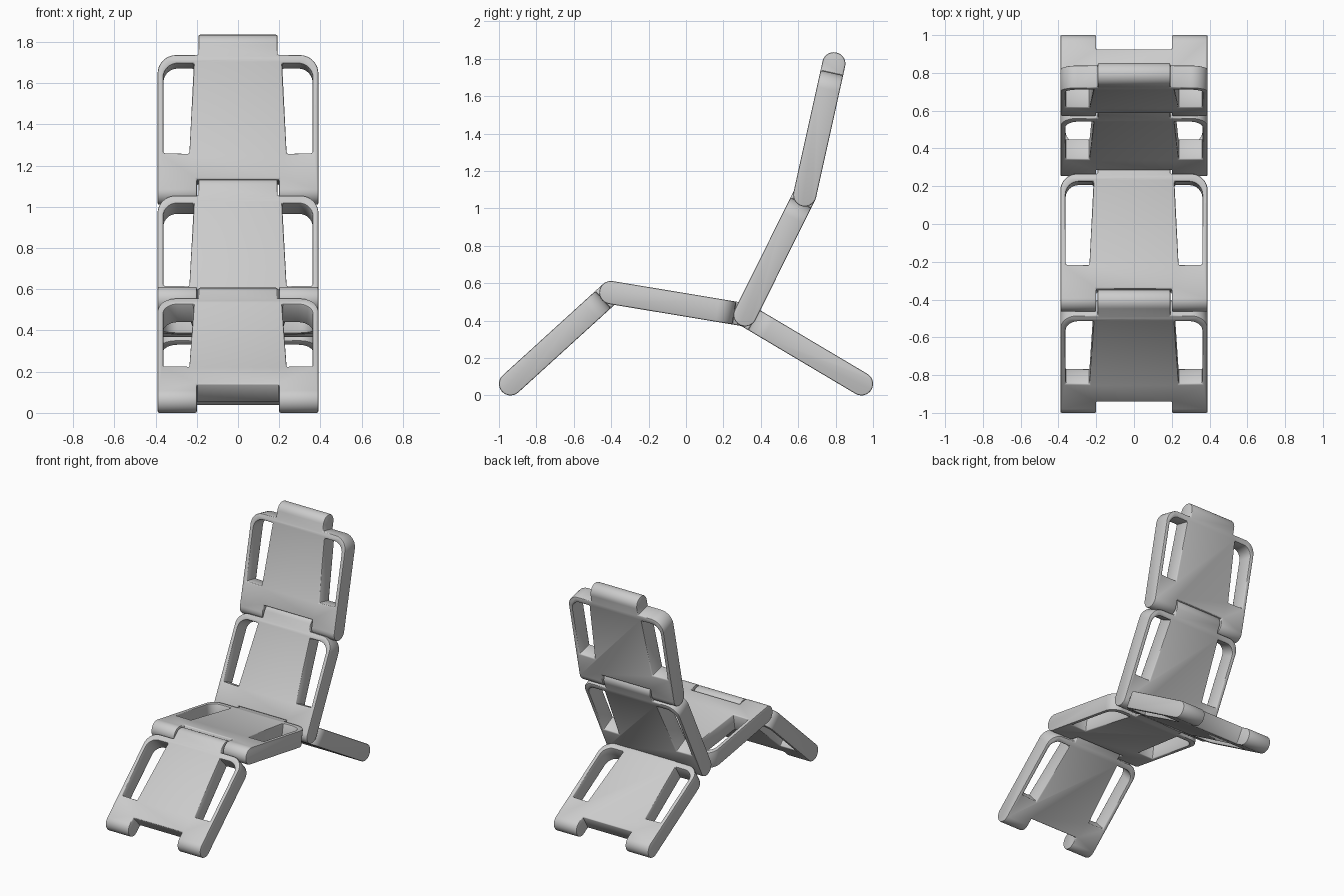
import bpy, bmesh
from math import sin, cos, pi, atan2

if "Cube" in bpy.data.objects:
    bpy.data.objects.remove(bpy.data.objects["Cube"])

R = 0.062      # half thickness, also the hinge radius
L = 0.718      # distance between the two hinge axes of a panel
W = 0.39       # half width


def arc(cx, cy, r, a0, a1, n):
    return [(cx + r * cos(a0 + (a1 - a0) * i / n), cy + r * sin(a0 + (a1 - a0) * i / n))
            for i in range(n + 1)]


def prism(name, pts, depth, along_x=False):
    """Extrude a closed 2D outline symmetrically by +-depth."""
    bm = bmesh.new()
    place = (lambda p, d: (d, p[0], p[1])) if along_x else (lambda p, d: (p[0], p[1], d))
    a = [bm.verts.new(place(p, -depth)) for p in pts]
    b = [bm.verts.new(place(p, depth)) for p in pts]
    bm.faces.new(a)
    bm.faces.new(b)
    for i in range(len(pts)):
        j = (i + 1) % len(pts)
        bm.faces.new((a[i], a[j], b[j], b[i]))
    bmesh.ops.recalc_face_normals(bm, faces=bm.faces)
    me = bpy.data.meshes.new(name)
    bm.to_mesh(me)
    bm.free()
    ob = bpy.data.objects.new(name, me)
    bpy.context.collection.objects.link(ob)
    return ob


def boolean(ob, cutter, op):
    m = ob.modifiers.new(op, 'BOOLEAN')
    m.object, m.operation, m.solver = cutter, op, 'EXACT'


# Slab with fully rounded ends
slab = prism("slab", arc(0, 0, R, pi / 2, 3 * pi / 2, 14) + arc(L, 0, R, -pi / 2, pi / 2, 14),
             W, along_x=True)

# Plan outline: two prongs below, rounded shoulders and a central tongue above
END, NOTCH, SHOULDER, CR = 0.1, 0.05, L - 0.05, 0.09
half = [(0.2, NOTCH), (0.2, -END), (W + 0.0, -END)]
half += arc(W - CR, SHOULDER - CR, CR, 0, pi / 2, 10)
half += [(0.192, SHOULDER), (0.192, L + END)]
half = [(x + (0.02 if y == -END and x > 0.3 else 0), y) for x, y in half]
half[2] = (W, -END)
outline = prism("plan_outline", half + [(-x, y) for x, y in reversed(half)], 0.2)
outline.scale.x = 0.9999

# Side windows with one large rounded corner each
win = [(0.236, 0.177), (0.362, 0.18)] + arc(0.292, 0.555, 0.07, 0, pi / 2, 10) + [(0.214, 0.625)]
windows = [prism("window_cutter", [(s * x, y) for x, y in win], 0.2) for s in (1, -1)]

boolean(slab, outline, 'INTERSECT')
for w in windows:
    boolean(slab, w, 'DIFFERENCE')
bev = slab.modifiers.new("edges", 'BEVEL')
bev.width, bev.segments, bev.limit_method = 0.008, 2, 'ANGLE'
bev.angle_limit = 0.8
bev.use_clamp_overlap = False

# Bake the finished panel
bpy.context.view_layer.update()
dg = bpy.context.evaluated_depsgraph_get()
panel = bpy.data.meshes.new_from_object(slab.evaluated_get(dg))
for ob in [slab, outline] + windows:
    bpy.data.objects.remove(ob)

# Prong hinge and tongue hinge of every panel, in (y, z)
front_foot, rear_foot = (-0.938, R), (0.938, R)
knee, hip, shoulder, top = (-0.402, 0.55), (0.316, 0.431), (0.635, 1.072), (0.79, 1.771)
parts = {"front_leg": (front_foot, knee), "seat": (knee, hip), "rear_leg": (rear_foot, hip),
         "backrest": (hip, shoulder), "headrest": (shoulder, top)}
for name, (p, q) in parts.items():
    ob = bpy.data.objects.new(name, panel.copy())
    bpy.context.collection.objects.link(ob)
    ob.location = (0, p[0], p[1])
    ob.rotation_euler.x = atan2(q[1] - p[1], q[0] - p[0])
    bpy.ops.object.select_all(action='DESELECT')
    ob.select_set(True)
    bpy.context.view_layer.objects.active = ob
    bpy.ops.object.shade_smooth_by_angle(angle=0.6)
